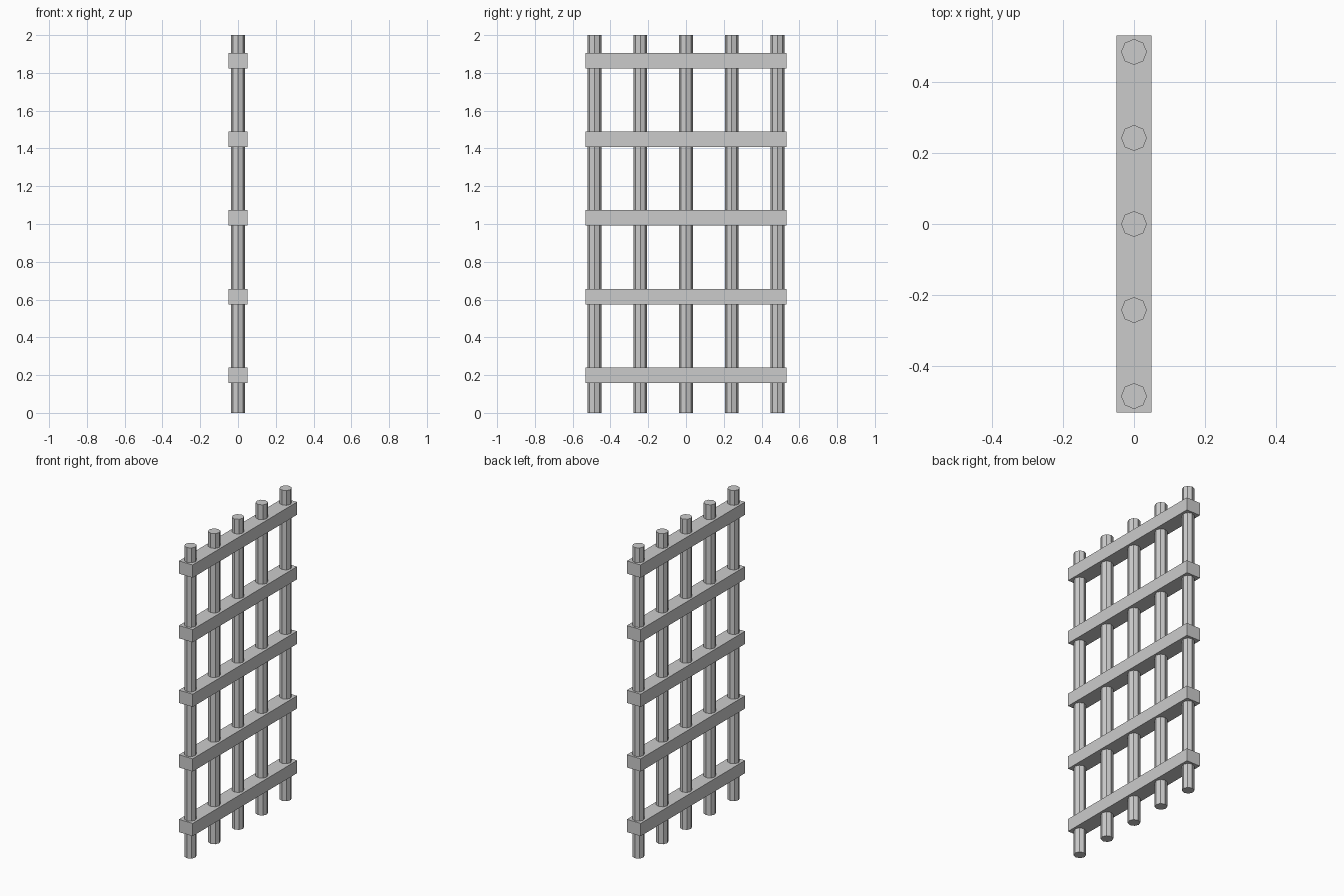
import bpy

if "Cube" in bpy.data.objects:
    bpy.data.objects.remove(bpy.data.objects["Cube"])

POST_R, POST_H, POST_STEP = 0.0365, 2.0, 0.242
BAR_SIZE = (0.098, 1.062, 0.082)
BAR_Z0, BAR_STEP = 0.2, 0.416

# Octagonal upright posts
for i in range(5):
    bpy.ops.mesh.primitive_cylinder_add(
        vertices=8, radius=POST_R, depth=POST_H,
        location=(0, (i - 2) * POST_STEP, POST_H / 2))
    bpy.context.object.name = f"upright_post_{i + 1}"

# Flat horizontal crossbars threaded by the posts
for i in range(5):
    bpy.ops.mesh.primitive_cube_add(size=1, location=(0, 0, BAR_Z0 + i * BAR_STEP))
    bar = bpy.context.object
    bar.name = f"crossbar_{i + 1}"
    bar.scale = BAR_SIZE
    bpy.ops.object.transform_apply(location=False, rotation=False, scale=True)
